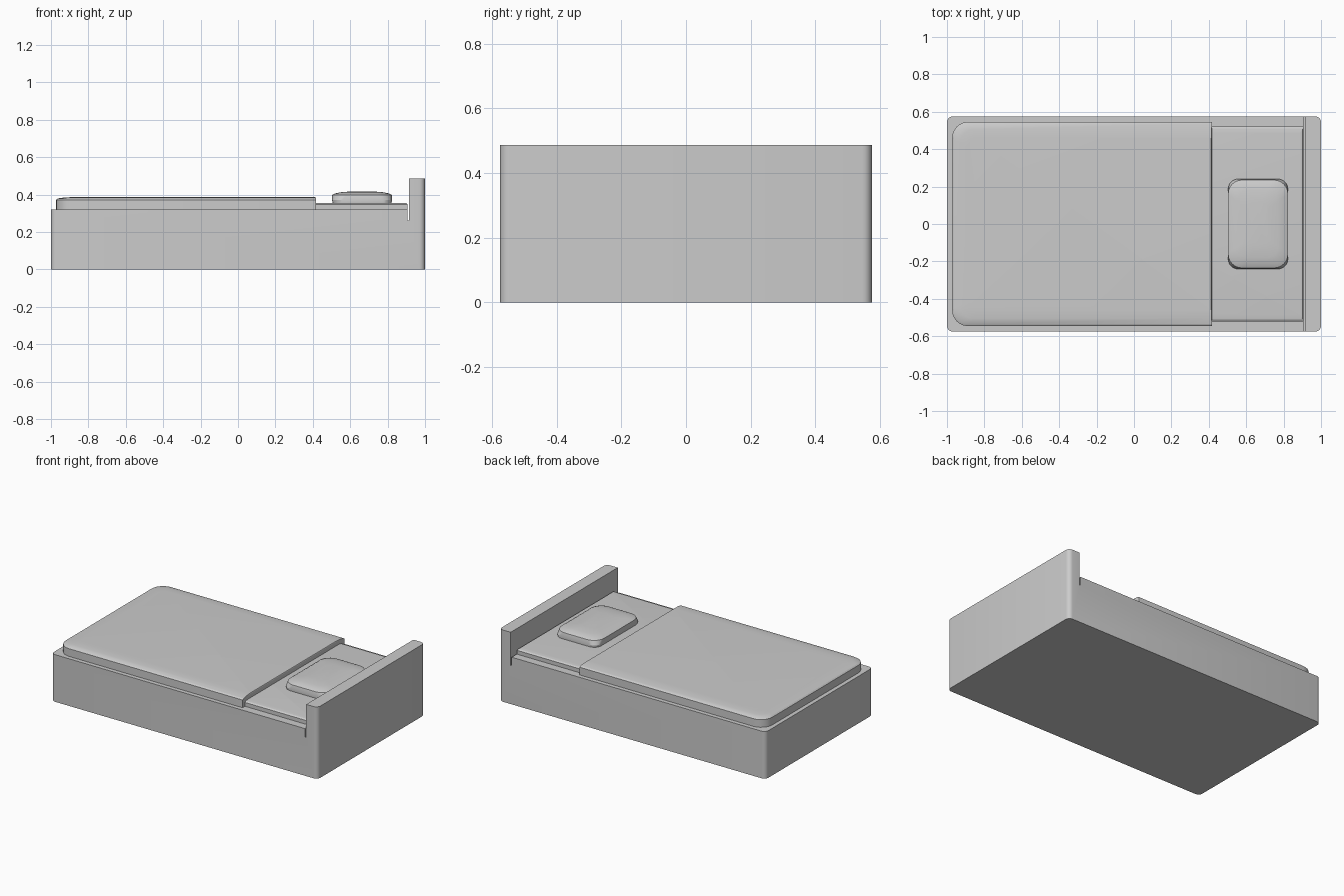
import bpy, bmesh, math

if "Cube" in bpy.data.objects:
    bpy.data.objects.remove(bpy.data.objects["Cube"])


def finish(bm, name):
    bmesh.ops.recalc_face_normals(bm, faces=bm.faces[:])
    me = bpy.data.meshes.new(name)
    bm.to_mesh(me)
    bm.free()
    ob = bpy.data.objects.new(name, me)
    bpy.context.collection.objects.link(ob)
    bpy.ops.object.select_all(action='DESELECT')
    bpy.context.view_layer.objects.active = ob
    ob.select_set(True)
    bpy.ops.object.shade_smooth_by_angle(angle=math.radians(25))
    return ob


def rounded_rect(x0, x1, hy, r0, r1, seg=6):
    """Plan outline; r0 rounds the foot-end corners, r1 the head-end ones."""
    corners = [(x1 - r1, hy - r1, r1, 0), (x0 + r0, hy - r0, r0, 90),
               (x0 + r0, r0 - hy, r0, 180), (x1 - r1, r1 - hy, r1, 270)]
    return [(cx + r * math.cos(math.radians(a + 90 * i / seg)),
             cy + r * math.sin(math.radians(a + 90 * i / seg)))
            for cx, cy, r, a in corners for i in range(seg + 1)]


def loft(name, layers):
    """Stack outlines; each layer is (z, x0, x1, half_y, r0, r1)."""
    bm = bmesh.new()
    rings = [[bm.verts.new((x, y, z)) for x, y in rounded_rect(*rest)]
             for z, *rest in layers]
    for a, b in zip(rings, rings[1:]):
        for i in range(len(a)):
            j = (i + 1) % len(a)
            bm.faces.new((a[i], a[j], b[j], b[i]))
    bm.faces.new(rings[0])
    bm.faces.new(rings[-1])
    return finish(bm, name)


# Bed frame and headboard: side profile with the slot in front of the headboard
HY = 0.575
profile = [(-1, 0), (1, 0), (1, 0.487), (0.915, 0.487), (0.915, 0.262),
           (0.907, 0.262), (0.907, 0.32), (-1, 0.32)]
bm = bmesh.new()
face = bm.faces.new([bm.verts.new((x, -HY, z)) for x, z in profile])
ext = bmesh.ops.extrude_face_region(bm, geom=[face])
bmesh.ops.translate(bm, vec=(0, 2 * HY, 0),
                    verts=[v for v in ext['geom'] if isinstance(v, bmesh.types.BMVert)])
uprights = [e for e in bm.edges if all(abs(abs(v.co.x) - 1) < 1e-4 for v in e.verts)
            and abs(e.verts[0].co.z - e.verts[1].co.z) > 0.1]
bmesh.ops.bevel(bm, geom=uprights, offset=0.03, segments=5, profile=0.5, affect='EDGES')
finish(bm, "bed_frame")

# Mattress
loft("mattress", [(0.31, -0.95, 0.907, 0.52, 0.05, 0.004),
                  (0.346, -0.95, 0.907, 0.52, 0.05, 0.004),
                  (0.353, -0.943, 0.902, 0.51, 0.05, 0.004),
                  (0.356, -0.92, 0.89, 0.49, 0.05, 0.004)])

# Blanket, rounded at the foot end and square at its folded edge
loft("blanket", [(0.315, -0.972, 0.417, 0.546, 0.085, 0.001),
                 (0.372, -0.972, 0.417, 0.546, 0.085, 0.001),
                 (0.379, -0.964, 0.417, 0.536, 0.085, 0.001),
                 (0.384, -0.93, 0.415, 0.505, 0.07, 0.001),
                 (0.386, -0.89, 0.413, 0.46, 0.05, 0.001)])

# Pillow
loft("pillow", [(0.35, 0.508, 0.82, 0.238, 0.05, 0.05),
                (0.37, 0.503, 0.823, 0.241, 0.055, 0.055),
                (0.398, 0.503, 0.823, 0.235, 0.075, 0.075),
                (0.406, 0.518, 0.808, 0.22, 0.075, 0.075),
                (0.413, 0.555, 0.77, 0.18, 0.06, 0.06),
                (0.417, 0.61, 0.715, 0.12, 0.04, 0.04)])
